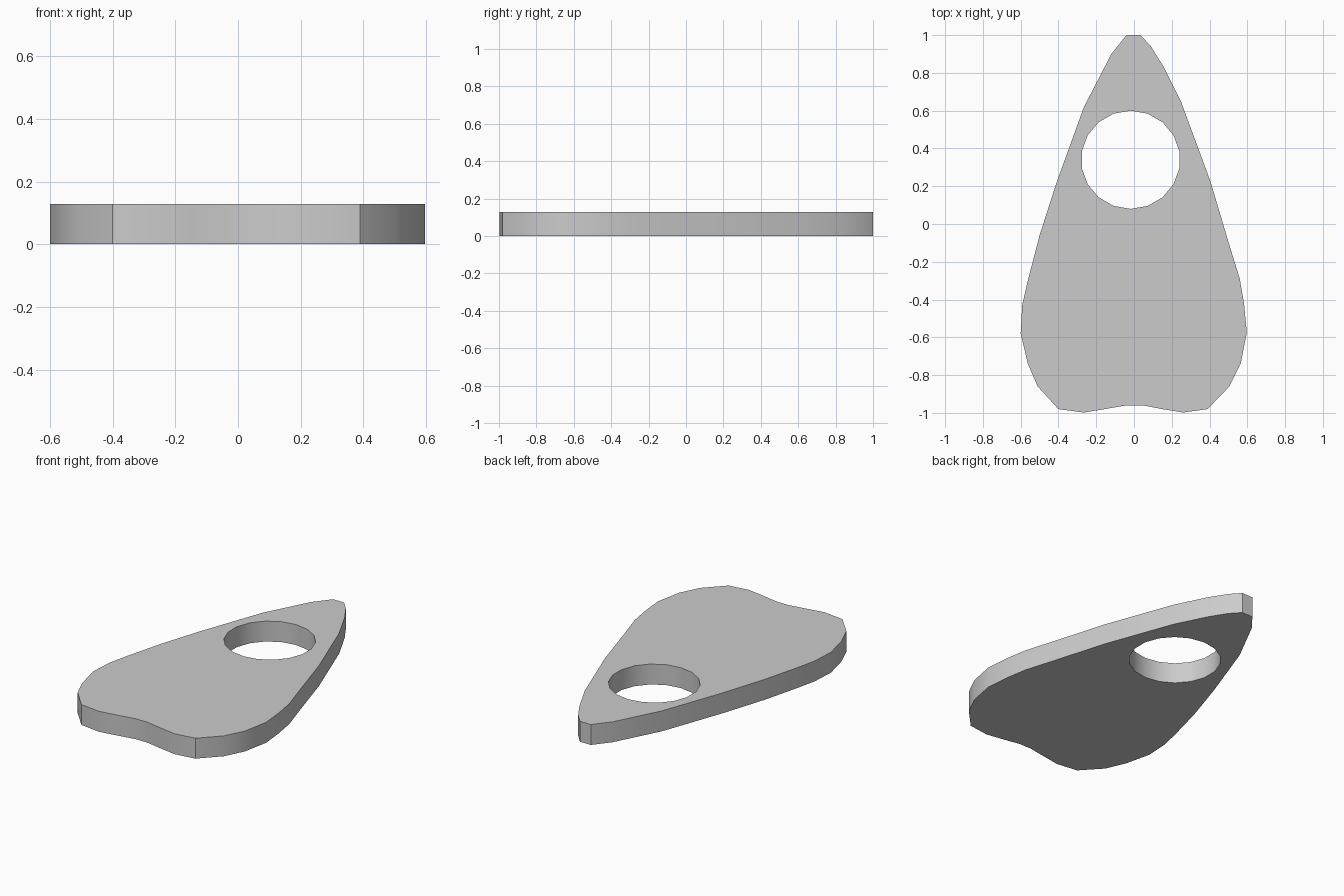
import bpy, bmesh, math

if "Cube" in bpy.data.objects:
    bpy.data.objects.remove(bpy.data.objects["Cube"])

THICKNESS = 0.128

# Teardrop outline, clockwise from the right of the tip
outline = [
    (0.035, 1.0), (0.09, 0.94), (0.155, 0.835), (0.25, 0.645), (0.405, 0.225),
    (0.50, -0.095), (0.56, -0.29), (0.583, -0.425), (0.597, -0.575),
    (0.565, -0.74), (0.505, -0.86), (0.39, -0.98), (0.26, -0.998),
    (0.15, -0.98), (0.045, -0.96), (-0.04, -0.96), (-0.155, -0.98),
    (-0.265, -0.998), (-0.40, -0.98), (-0.51, -0.86), (-0.562, -0.74),
    (-0.60, -0.58), (-0.592, -0.43), (-0.56, -0.29), (-0.50, -0.06),
    (-0.41, 0.22), (-0.265, 0.62), (-0.195, 0.755), (-0.12, 0.90), (-0.04, 1.0),
]

# Round viewing hole, 18 sides
hole = [(-0.018 + 0.262 * math.sin(i * math.tau / 18),
         0.34 + 0.26 * math.cos(i * math.tau / 18)) for i in range(18)]


def add_loop(bm, points):
    verts = [bm.verts.new((x, y, 0)) for x, y in points]
    return [bm.edges.new((a, b)) for a, b in zip(verts, verts[1:] + verts[:1])]


# Fill between the two loops, then extrude to a solid plate
bm = bmesh.new()
edges = add_loop(bm, outline) + add_loop(bm, hole)
bmesh.ops.triangle_fill(bm, edges=edges, use_beauty=True, use_dissolve=False,
                        normal=(0, 0, 1))
ext = bmesh.ops.extrude_face_region(bm, geom=bm.faces[:], use_keep_orig=True)
top = [g for g in ext["geom"] if isinstance(g, bmesh.types.BMVert)]
bmesh.ops.translate(bm, verts=top, vec=(0, 0, THICKNESS))
bmesh.ops.recalc_face_normals(bm, faces=bm.faces[:])

mesh = bpy.data.meshes.new("pointer_plate")
bm.to_mesh(mesh)
bm.free()
plate = bpy.data.objects.new("pointer_plate", mesh)
bpy.context.collection.objects.link(plate)

# Smooth rim, crisp top and bottom edges
bpy.context.view_layer.objects.active = plate
plate.select_set(True)
bpy.ops.object.shade_smooth_by_angle(angle=math.radians(35))
